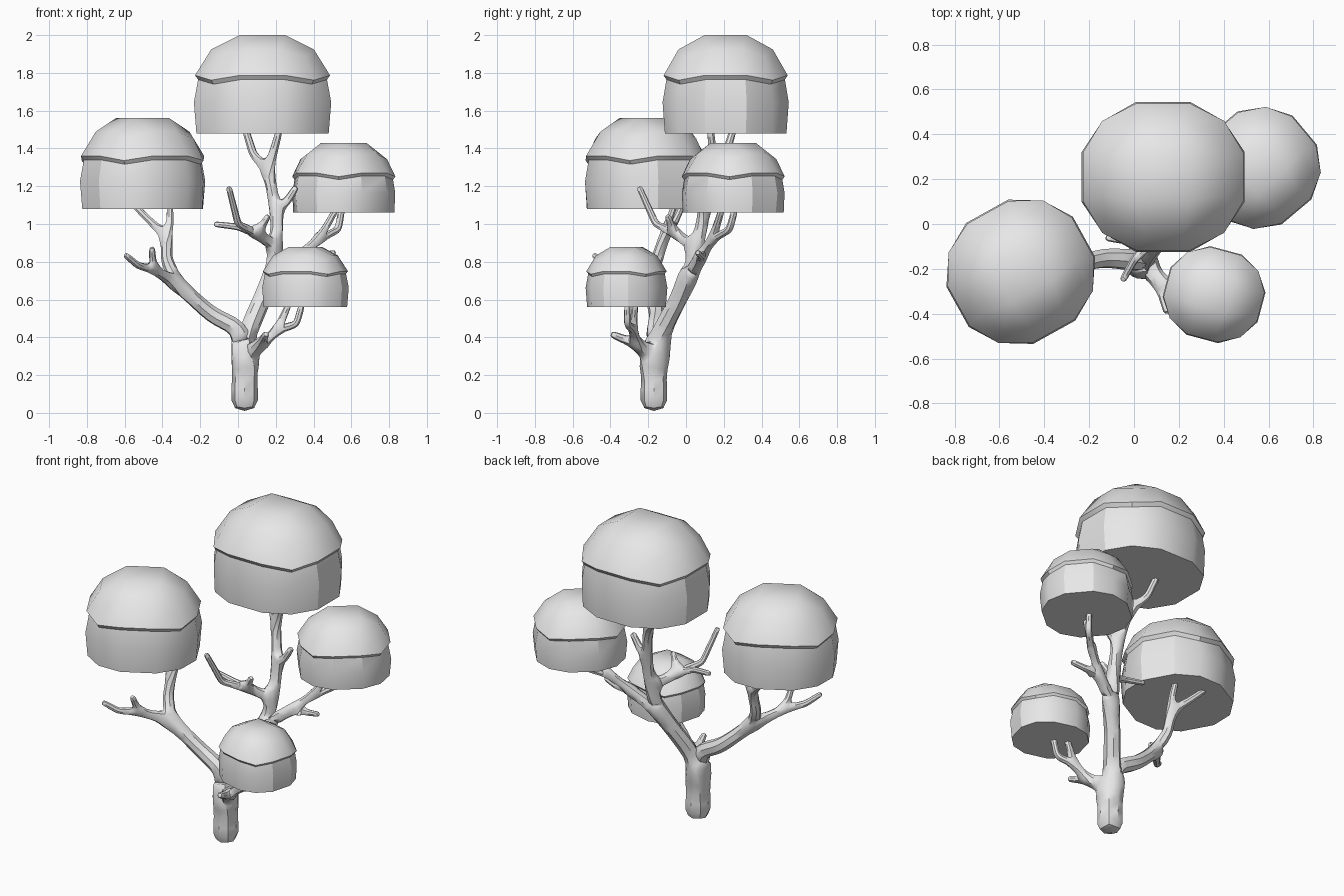
import bpy, bmesh, math
from mathutils import Matrix, Vector

cube = bpy.data.objects.get("Cube")
if cube:
    bpy.data.objects.remove(cube)

grey = bpy.data.materials.new("light_grey")
grey.use_nodes = True
colour = (0.8, 0.8, 0.8, 1)
grey.diffuse_color = colour
grey.node_tree.nodes["Principled BSDF"].inputs["Base Color"].default_value = colour


def add_object(name, bm):
    mesh = bpy.data.meshes.new(name)
    bm.to_mesh(mesh)
    bm.free()
    mesh.materials.append(grey)
    obj = bpy.data.objects.new(name, mesh)
    bpy.context.collection.objects.link(obj)
    return obj


def activate(obj):
    bpy.ops.object.select_all(action='DESELECT')
    obj.select_set(True)
    bpy.context.view_layer.objects.active = obj


# Branch skeleton: joints are shared wherever a new branch starts on an old point
skeleton = bmesh.new()
skin_layer = skeleton.verts.layers.skin.verify()
joints = {}


def branch(start_radius, end_radius, *points):
    previous = None
    for i, point in enumerate(points):
        joint = joints.get(point)
        if joint is None:
            joint = joints[point] = skeleton.verts.new(point)
            t = i / (len(points) - 1)
            radius = start_radius + (end_radius - start_radius) * t
            joint[skin_layer].radius = (radius, radius)
        if previous:
            skeleton.edges.new((previous, joint))
        previous = joint


# Trunk
fork = (.035, -.17, .3)
branch(.085, .066, (.035, -.17, 0), (.035, -.17, .13), fork)

# Left limb with its fork under the left crown and its low side twigs
left_split = (-.33, -.2, .69)
left_fork = (-.37, -.12, .93)
twig_split = (-.45, -.34, .76)
branch(.06, .04, fork, (.0, -.16, .45), (-.14, -.15, .52), left_split)
branch(.036, .03, left_split, (-.38, -.15, .82), left_fork)
branch(.025, .018, left_fork, (-.46, -.06, 1.01), (-.55, -.02, 1.1))
branch(.025, .018, left_fork, (-.36, -.09, 1.02), (-.36, -.06, 1.1))
branch(.03, .025, left_split, twig_split)
branch(.025, .016, twig_split, (-.53, -.43, .78), (-.6, -.49, .84))
branch(.025, .016, twig_split, (-.455, -.4, .88))

# Central limb rising to the top crown
low_knot = (.17, .01, .7)
high_knot = (.21, .06, .87)
prong_split = (.2, .1, 1.08)
top_fork = (.16, .15, 1.28)
branch(.06, .048, fork, (.07, -.11, .47), low_knot)
branch(.046, .04, low_knot, high_knot)
branch(.04, .034, high_knot, prong_split)
branch(.034, .03, prong_split, top_fork)
branch(.026, .02, top_fork, (.08, .21, 1.37), (.04, .25, 1.5))
branch(.026, .02, top_fork, (.22, .13, 1.5))
branch(.03, .018, prong_split, (.26, .09, 1.12), (.31, .09, 1.2))

# Forward twigs on the central limb
twig_knot = (.1, -.06, .95)
bend = (.0, -.16, 1)
branch(.03, .026, high_knot, twig_knot)
branch(.026, .02, twig_knot, bend)
branch(.02, .016, bend, (-.05, -.25, 1.2))
branch(.022, .016, twig_knot, (-.0, -.08, .985), (-.13, -.06, 1))
branch(.022, .016, twig_knot, (.165, -.1, 1.05))

# Limb to the right-hand crown
right_split = (.32, .08, .83)
right_fork = (.43, .14, .92)
branch(.034, .03, low_knot, right_split)
branch(.028, .024, right_split, right_fork)
branch(.024, .018, right_fork, (.52, .19, 1.08))
branch(.024, .018, right_fork, (.53, .23, .97), (.55, .26, 1.08))
branch(.024, .016, right_split, (.43, .08, .83), (.52, .06, .85))

# Limb to the low front crown
front_split = (.12, -.26, .36)
front_fork = (.21, -.28, .44)
branch(.04, .032, fork, front_split)
branch(.03, .024, front_split, front_fork)
branch(.024, .018, front_fork, (.31, -.31, .47), (.34, -.31, .58))
branch(.024, .018, front_fork, (.27, -.27, .58))
branch(.026, .018, front_split, (.15, -.4, .42))

tree = add_object("trunk_and_branches", skeleton)
activate(tree)
skin = tree.modifiers.new("Skin", 'SKIN')
tree.data.skin_vertices[0].data[0].use_root = True
subdivide = tree.modifiers.new("Subdivision", 'SUBSURF')
subdivide.levels = subdivide.render_levels = 1
bpy.ops.object.convert(target='MESH')
tree = bpy.context.object
if not tree.data.materials:
    tree.data.materials.append(grey)
bpy.ops.object.shade_smooth_by_angle(angle=math.radians(40))


# Crown: domed top of a rounded cube over a recessed, slightly bulging wall
def crown(name, centre, size, bottom, turn):
    third = 1 / 3
    grid = [-1, -third, third, 1]
    bm = bmesh.new()
    place = Matrix.Translation(centre) @ Matrix.Rotation(math.radians(turn), 4, 'Z') @ Matrix.Diagonal((*size, 1))
    floor = (bottom - centre[2]) / size[2]

    # Dome patch
    top = {(x, y): bm.verts.new(Vector((x, y, 1)).normalized()) for x in grid for y in grid}
    for a, b in zip(grid, grid[1:]):
        for c, d in zip(grid, grid[1:]):
            bm.faces.new([top[a, c], top[b, c], top[b, d], top[a, d]])

    # Outline of the square patch, counter-clockwise
    outline = [(x, -1) for x in grid[:-1]] + [(1, y) for y in grid[:-1]]
    outline += [(-x, -y) for x, y in outline]

    def ring(level, scale, height=None, drop=0):
        verts = []
        for x, y in outline:
            p = Vector((x, y, level)).normalized() * scale
            p.z = height if height is not None else p.z - drop
            verts.append(bm.verts.new(p))
        return verts

    rings = [[top[p] for p in outline],
             ring(third, 1),
             ring(third, .955, drop=.05),
             ring(0, .97, height=-.1),
             ring(third, .98, height=floor)]
    for upper, lower in zip(rings, rings[1:]):
        for i in range(len(outline)):
            j = (i + 1) % len(outline)
            bm.faces.new([upper[j], upper[i], lower[i], lower[j]])
    bm.faces.new(rings[-1][::-1])
    bm.transform(place)
    bmesh.ops.recalc_face_normals(bm, faces=bm.faces)
    obj = add_object(name, bm)
    activate(obj)
    bpy.ops.object.shade_smooth_by_angle(angle=math.radians(30))


crown("top_crown", (.13, .21, 1.68), (.395, .363, .355), 1.48, 0)
crown("left_crown", (-.505, -.213, 1.26), (.35, .335, .332), 1.08, 29)
crown("right_crown", (.56, .25, 1.19), (.285, .278, .265), 1.06, 40)
crown("front_crown", (.357, -.315, .685), (.238, .222, .215), .56, -15)
